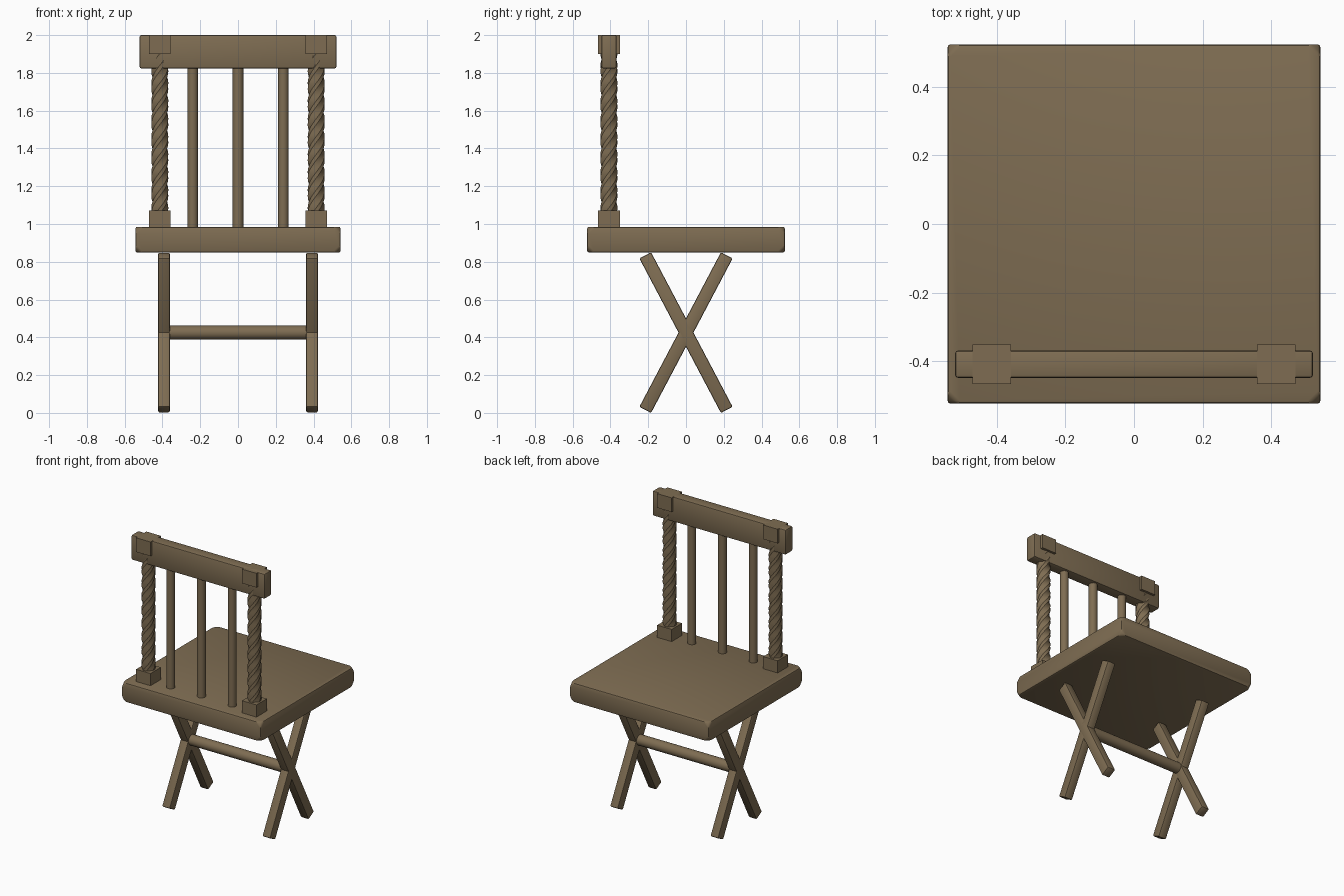
import bpy, bmesh, math
from mathutils import Matrix, Vector

if "Cube" in bpy.data.objects:
    bpy.data.objects.remove(bpy.data.objects["Cube"])

wood = bpy.data.materials.new("brown wood")
wood.diffuse_color = (0.21, 0.152, 0.085, 1)
wood.use_nodes = True
wood.node_tree.nodes["Principled BSDF"].inputs["Base Color"].default_value = wood.diffuse_color


def finish(name, bm, smooth=False):
    bmesh.ops.recalc_face_normals(bm, faces=bm.faces[:])
    me = bpy.data.meshes.new(name)
    bm.to_mesh(me)
    bm.free()
    me.materials.append(wood)
    ob = bpy.data.objects.new(name, me)
    bpy.context.collection.objects.link(ob)
    if smooth:
        bpy.context.view_layer.objects.active = ob
        ob.select_set(True)
        bpy.ops.object.shade_smooth_by_angle(angle=math.radians(35))
        ob.select_set(False)
    return ob


def box(name, centre, size, bevel=0.0, corner=0.0, tilt=0.0):
    bm = bmesh.new()
    bmesh.ops.create_cube(bm, size=1)
    bmesh.ops.scale(bm, vec=size, verts=bm.verts[:])
    if corner:
        bmesh.ops.bevel(bm, geom=bm.verts[:], offset=corner, segments=1,
                        profile=0.5, affect='VERTICES')
    if bevel:
        bmesh.ops.bevel(bm, geom=bm.edges[:], offset=bevel, segments=2,
                        profile=0.5, affect='EDGES')
    bm.transform(Matrix.Translation(centre) @ Matrix.Rotation(tilt, 4, 'X'))
    return finish(name, bm, bevel > 0)


def rod(name, a, b, r, sides=20):
    a, b = Vector(a), Vector(b)
    bm = bmesh.new()
    bmesh.ops.create_cone(bm, cap_ends=True, segments=sides, radius1=r,
                          radius2=r, depth=(b - a).length)
    q = Vector((0, 0, 1)).rotation_difference(b - a)
    bm.transform(Matrix.Translation((a + b) / 2) @ q.to_matrix().to_4x4())
    return finish(name, bm, True)


def twisted_post(name, x, y, z0, z1, r, turns, rings=72):
    # softened square section turned as it rises
    bm = bmesh.new()
    section = [k * math.pi / 2 + d for k in range(4) for d in (-0.26, 0.26)]
    prev = None
    for i in range(rings + 1):
        t = i / rings
        ring = [bm.verts.new((x + r * math.cos(a + turns * math.tau * t),
                              y + r * math.sin(a + turns * math.tau * t),
                              z0 + (z1 - z0) * t)) for a in section]
        if prev:
            for k in range(8):
                j = (k + 1) % 8
                bm.faces.new((prev[k], prev[j], ring[j], ring[k]))
        else:
            bm.faces.new(ring)
        prev = ring
    bm.faces.new(prev)
    return finish(name, bm, True)


BACK_Y = -0.408

# seat slab with clipped corners
box("seat", (0, 0, 0.917), (1.086, 1.046, 0.136), 0.009, corner=0.032)

# crossed legs
lean = math.atan2(0.43, 0.815)
for side, x in (("left", -0.392), ("right", 0.392)):
    for end, s in (("front", 1), ("rear", -1)):
        box(f"{side}_{end}_leg", (x, 0, 0.425), (0.062, 0.07, 0.925), 0.008, tilt=s * lean)
rod("stretcher", (-0.38, 0, 0.425), (0.38, 0, 0.425), 0.037)

# back posts with square blocks at both ends
for side, x in (("left", -0.414), ("right", 0.414)):
    box(f"{side}_post_base", (x, BACK_Y, 1.026), (0.113, 0.115, 0.09))
    box(f"{side}_post_cap", (x, BACK_Y, 1.95), (0.113, 0.115, 0.10))
    twisted_post(f"{side}_post", x, BACK_Y, 1.07, 1.9, 0.045, 2.2)

# spindles and top rail
for name, x in (("left", -0.24), ("middle", 0), ("right", 0.24)):
    rod(f"{name}_spindle", (x, BACK_Y, 0.98), (x, BACK_Y, 1.84), 0.028)
box("top_rail", (0, BACK_Y, 1.912), (1.042, 0.08, 0.176), 0.009)
